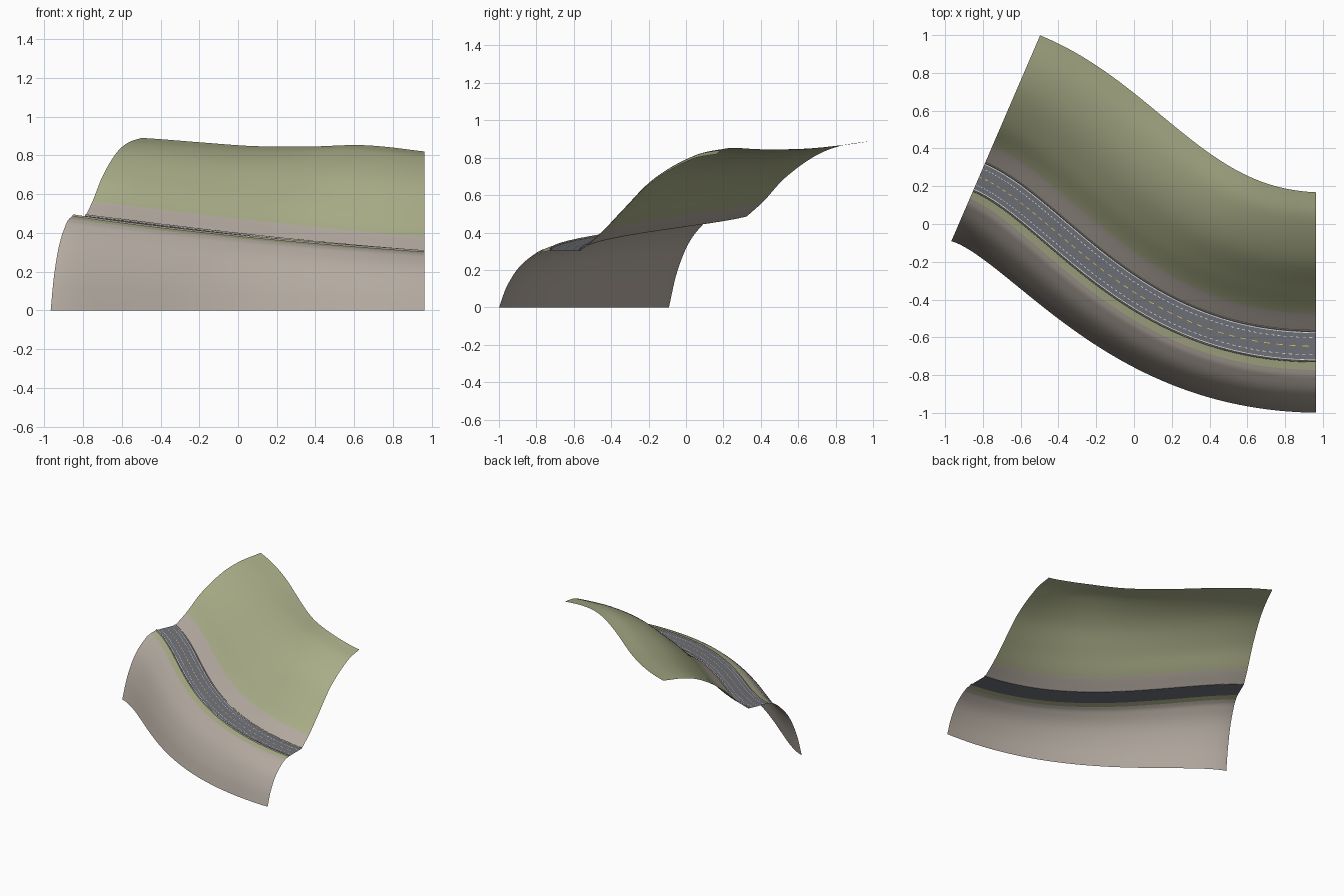
import bpy
from mathutils import Vector

cube = bpy.data.objects.get("Cube")
if cube:
    bpy.data.objects.remove(cube, do_unlink=True)


def material(name, r, g, b):
    m = bpy.data.materials.new(name)
    m.use_nodes = True
    m.diffuse_color = (r, g, b, 1)
    bsdf = m.node_tree.nodes["Principled BSDF"]
    bsdf.inputs["Base Color"].default_value = (r, g, b, 1)
    bsdf.inputs["Roughness"].default_value = 0.9
    return m


grass = material("olive grass", 0.4, 0.42, 0.245)
rock = material("warm grey rock", 0.45, 0.4, 0.35)
asphalt = material("blue grey asphalt", 0.16, 0.168, 0.19)
white = material("white paint", 0.85, 0.85, 0.85)
yellow = material("yellow paint", 0.8, 0.58, 0.08)

# Road centre line: one S-shaped cubic in plan
START, END = Vector((-0.82, 0.25)), Vector((0.963, -0.647))
BEND_A = START + 0.45 * Vector((0.918, -0.396))
BEND_B = END - Vector((0.97, 0))
STEPS = 160
HALF = 0.083
VERGE = 0.125
TREELINE = 0.175


def centre(t):
    s = 1 - t
    p = s**3 * START + 3 * s * s * t * BEND_A + 3 * s * t * t * BEND_B + t**3 * END
    d = s * s * (BEND_A - START) + 2 * s * t * (BEND_B - BEND_A) + t * t * (END - BEND_B)
    d.normalize()
    return p, Vector((-d.y, d.x))


def reach(t, u):
    """Slopes widen or narrow slightly along the road."""
    if u > HALF:
        return u + (u - HALF) * 0.1 * t * (1 - t)
    if u < -VERGE:
        return u + (u + VERGE) * (0.085 * (1 - t)**2 - 0.18 * t * (1 - t))
    return u


def spline(points, x):
    """Smooth curve through (x, value) points."""
    n = len(points)

    def slope(i):
        a, b = points[max(i - 1, 0)], points[min(i + 1, n - 1)]
        return (b[1] - a[1]) / (b[0] - a[0])

    i = 0
    while i < n - 2 and x > points[i + 1][0]:
        i += 1
    (x0, y0), (x1, y1) = points[i], points[i + 1]
    h = x1 - x0
    k = (x - x0) / h
    return ((2 * k**3 - 3 * k * k + 1) * y0 + (k**3 - 2 * k * k + k) * h * slope(i)
            + (3 * k * k - 2 * k**3) * y1 + (k**3 - k * k) * h * slope(i + 1))


def road_height(t):
    s = (centre(t)[0].x - START.x) / (END.x - START.x)
    return 0.487 - 0.245 * s + 0.06 * s * s


CREST = [(0, 0.89), (0.13, 0.866), (0.28, 0.848), (0.5, 0.845), (0.73, 0.853),
         (0.87, 0.843), (1, 0.82)]
HILL_A = [(HALF, 0), (0.18, 0.2), (0.3, 0.5), (0.48, 0.8), (0.63, 0.935), (0.815, 1)]
HILL_B = [(HALF, 0), (0.19, 0.17), (0.3, 0.39), (0.457, 0.7), (0.67, 0.94), (0.815, 1)]
CLIFF = [(-0.352, 0), (-0.314, 0.35), (-0.25, 0.69), (-0.165, 0.92), (-VERGE, 0.975)]


def hill(t, u):
    z = road_height(t)
    f = (1 - t) * spline(HILL_A, u) + t * spline(HILL_B, u)
    return z + f * (spline(CREST, t) - z)


def cliff(t, u):
    return max(0, road_height(t) * spline(CLIFF, u))


def verge(t, u):
    return road_height(t) * (1 - 0.025 * (-HALF - u) / (VERGE - HALF))


def kerb(t, u):
    return road_height(t) + (0.008 if 0.078 < abs(u) < 0.084 else 0)


def level(lift):
    return lambda t, u: road_height(t) + lift


def sweep(name, offsets, height, mats, pick=lambda u: 0, keep=lambda i: True):
    """Sheet swept along the road; offsets run across it."""
    verts, faces, index = [], [], []
    w = len(offsets)
    for i in range(STEPS + 1):
        t = i / STEPS
        p, side = centre(t)
        for u in offsets:
            q = p + side * reach(t, u)
            verts.append((q.x, q.y, height(t, u)))
    for i in range(STEPS):
        if not keep(i):
            continue
        for j in range(w - 1):
            a = i * w + j
            faces.append((a, a + w, a + w + 1, a + 1))
            index.append(pick((offsets[j] + offsets[j + 1]) / 2))
    mesh = bpy.data.meshes.new(name)
    mesh.from_pydata(verts, [], faces)
    for m in mats:
        mesh.materials.append(m)
    for poly, k in zip(mesh.polygons, index):
        poly.material_index = k
        poly.use_smooth = True
        if poly.normal.z < 0:
            poly.flip()
    mesh.update()
    ob = bpy.data.objects.new(name, mesh)
    bpy.context.collection.objects.link(ob)


def spread(a, b, n):
    return [a + (b - a) * i / n for i in range(n + 1)]


# Slopes on either side of the road
sweep("upper_hillside", spread(HALF, TREELINE, 6) + spread(TREELINE, 0.815, 24)[1:],
      hill, [rock, grass], lambda u: int(u > TREELINE))
sweep("lower_cliff", spread(-0.352, -VERGE, 20), cliff, [rock])
sweep("grass_verge", spread(-VERGE, -HALF, 3), verge, [grass])

# Road deck, low kerbs and painted lines
sweep("road", spread(-HALF, HALF, 4), level(0), [asphalt])
for label, s in (("upper", 1), ("lower", -1)):
    sweep(label + "_kerb", sorted(s * u for u in (0.0775, 0.0785, 0.0825, 0.0845)),
          kerb, [rock])
    sweep(label + "_edge_line", sorted((s * 0.07, s * 0.0735)), level(0.002), [white])
    sweep(label + "_lane_line", sorted((s * 0.044, s * 0.0475)), level(0.002), [white],
          keep=lambda i: i % 2 == 0)
sweep("centre_line", (-0.002, 0.002), level(0.002), [yellow], keep=lambda i: i % 4 < 2)
